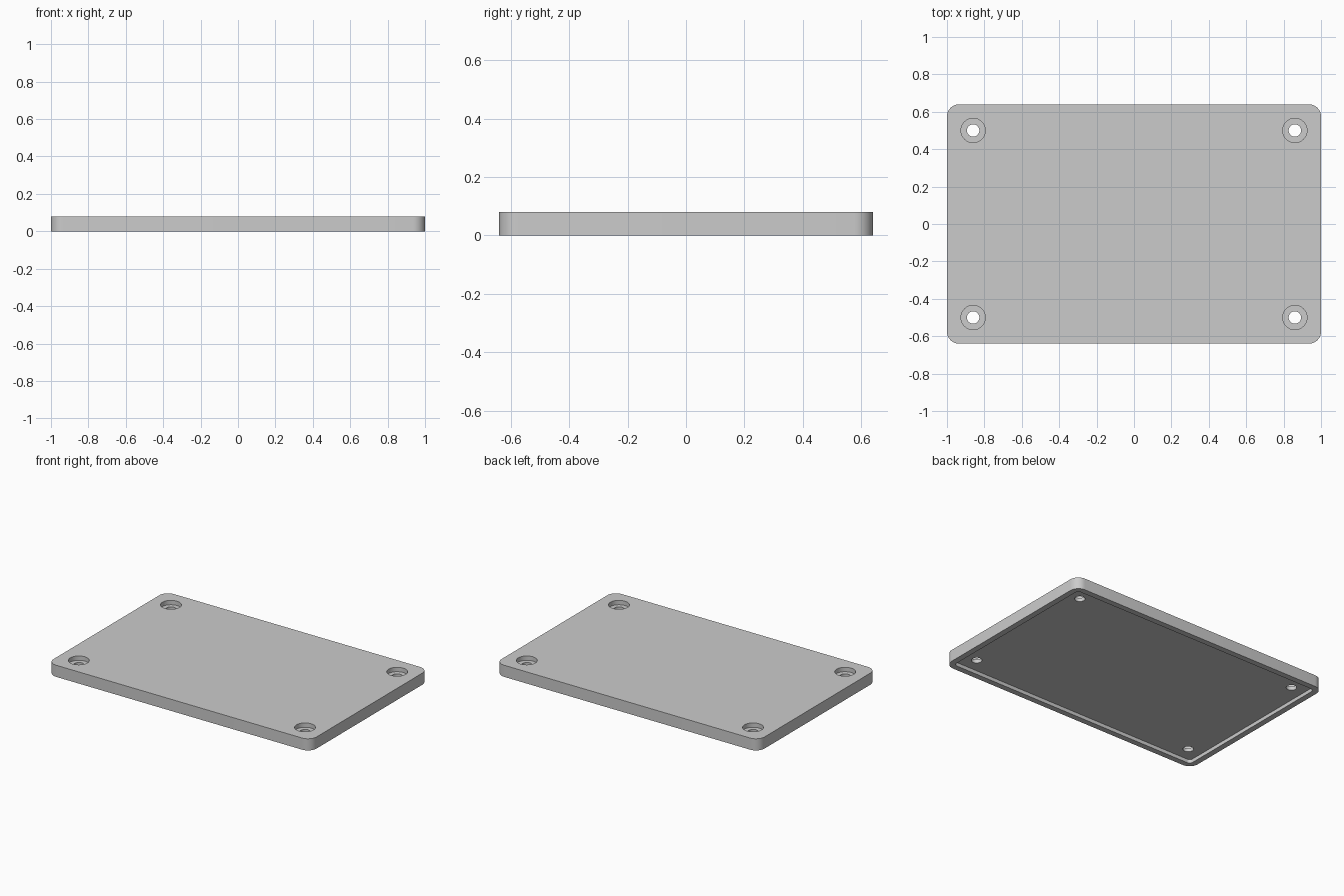
import bpy, bmesh
from math import cos, sin, pi, radians

cube = bpy.data.objects.get("Cube")
if cube:
    bpy.data.objects.remove(cube, do_unlink=True)

LENGTH, WIDTH, HEIGHT = 2.0, 1.28, 0.08
CORNER = 0.065
RIM, RECESS = 0.04, 0.025
HOLE_X, HOLE_Y = 0.86, 0.5
HOLE_R, BORE_R, BORE_DEPTH = 0.033, 0.065, 0.03

grey = bpy.data.materials.new("mid_grey")
grey.use_nodes = True
colour = (0.6, 0.6, 0.6, 1)
grey.diffuse_color = colour
grey.node_tree.nodes["Principled BSDF"].inputs["Base Color"].default_value = colour


def prism(name, outline, z0, z1):
    """Extrude a closed outline from z0 to z1."""
    bm = bmesh.new()
    face = bm.faces.new([bm.verts.new((x, y, z0)) for x, y in outline])
    top = bmesh.ops.extrude_face_region(bm, geom=[face])["geom"]
    verts = [g for g in top if isinstance(g, bmesh.types.BMVert)]
    bmesh.ops.translate(bm, verts=verts, vec=(0, 0, z1 - z0))
    bmesh.ops.recalc_face_normals(bm, faces=bm.faces)
    mesh = bpy.data.meshes.new(name)
    bm.to_mesh(mesh)
    bm.free()
    mesh.materials.append(grey)
    obj = bpy.data.objects.new(name, mesh)
    bpy.context.collection.objects.link(obj)
    return obj


def rounded_rectangle(length, width, radius, steps=10):
    points = []
    for i, (sx, sy) in enumerate([(1, 1), (-1, 1), (-1, -1), (1, -1)]):
        for k in range(steps + 1):
            a = (i + k / steps) * pi / 2
            points.append((sx * (length / 2 - radius) + radius * cos(a),
                           sy * (width / 2 - radius) + radius * sin(a)))
    return points


def circle(x, y, radius, sides=48):
    return [(x + radius * cos(2 * pi * k / sides), y + radius * sin(2 * pi * k / sides))
            for k in range(sides)]


# Lid plate with rounded corners
lid = prism("lid_plate", rounded_rectangle(LENGTH, WIDTH, CORNER), 0, HEIGHT)

# Shallow recess in the underside, leaving a rim
cutters = [prism("underside_recess_cutter",
                 rounded_rectangle(LENGTH - 2 * RIM, WIDTH - 2 * RIM, CORNER - RIM),
                 -0.1, RECESS)]

# Counterbored screw holes in the four corners
for sx in (-1, 1):
    for sy in (-1, 1):
        x, y = sx * HOLE_X, sy * HOLE_Y
        cutters.append(prism("counterbore_cutter", circle(x, y, BORE_R),
                             HEIGHT - BORE_DEPTH, 0.2))
        cutters.append(prism("screw_hole_cutter", circle(x, y, HOLE_R), -0.2, 0.3))

for cutter in cutters:
    cut = lid.modifiers.new(cutter.name, "BOOLEAN")
    cut.operation = "DIFFERENCE"
    cut.solver = "EXACT"
    cut.object = cutter

# Apply the cuts, then remove the cutters
bpy.ops.object.select_all(action="DESELECT")
bpy.context.view_layer.objects.active = lid
lid.select_set(True)
for name in [m.name for m in lid.modifiers]:
    bpy.ops.object.modifier_apply(modifier=name)
for cutter in cutters:
    bpy.data.objects.remove(cutter, do_unlink=True)

bpy.ops.object.shade_smooth_by_angle(angle=radians(30))
